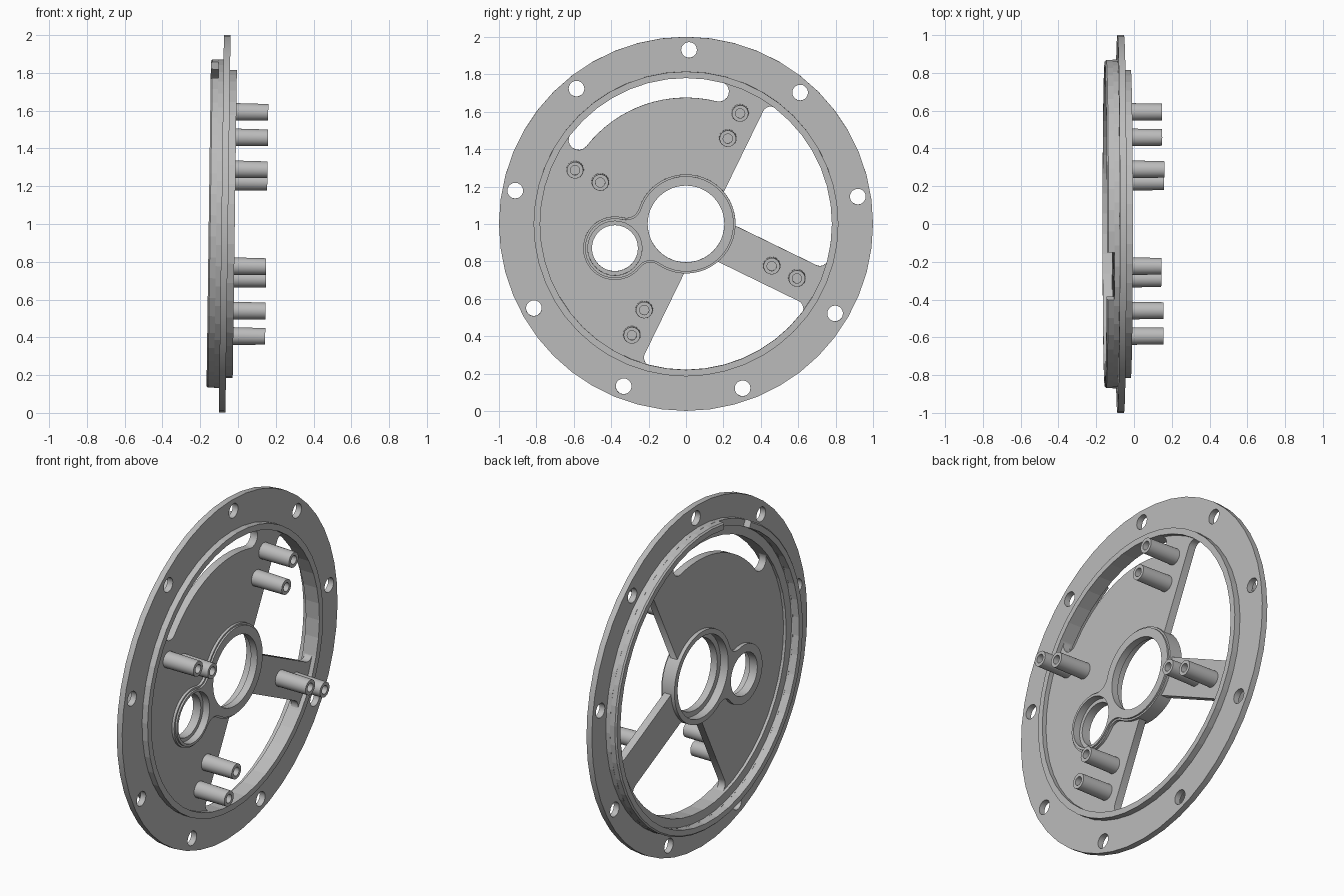
import bpy, bmesh, math
from mathutils import Matrix

if "Cube" in bpy.data.objects:
    bpy.data.objects.remove(bpy.data.objects["Cube"])

rad = math.radians
TILT = 0.0135
# local (p, q, u): p -> world y, q -> world z, u -> world x (disc axis)
FRAME = (Matrix.Translation((0, 0, 1)) @ Matrix.Rotation(TILT, 4, 'Y')
         @ Matrix(((0, 0, 1, 0), (1, 0, 0, 0), (0, 1, 0, 0), (0, 0, 0, 1))))

grey = bpy.data.materials.new("cast_grey")
grey.diffuse_color = (0.5, 0.5, 0.5, 1)
grey.use_nodes = True
grey.node_tree.nodes["Principled BSDF"].inputs["Base Color"].default_value = grey.diffuse_color


def arc(cx, cy, r, a0, a1, n):
    return [(cx + r * math.cos(rad(a0 + (a1 - a0) * i / n)),
             cy + r * math.sin(rad(a0 + (a1 - a0) * i / n))) for i in range(n + 1)]


def circle(cx, cy, r, n=48):
    return arc(cx, cy, r, 0, 360, n)[:-1]


def rotate(pts, deg):
    c, s = math.cos(rad(deg)), math.sin(rad(deg))
    return [(x * c - y * s, x * s + y * c) for x, y in pts]


def finish(name, bm, smooth=False):
    bmesh.ops.remove_doubles(bm, verts=bm.verts, dist=1e-5)
    bmesh.ops.recalc_face_normals(bm, faces=bm.faces)
    me = bpy.data.meshes.new(name)
    bm.to_mesh(me)
    bm.free()
    me.transform(FRAME)
    me.materials.append(grey)
    ob = bpy.data.objects.new(name, me)
    bpy.context.collection.objects.link(ob)
    if smooth:
        bpy.ops.object.select_all(action='DESELECT')
        ob.select_set(True)
        bpy.context.view_layer.objects.active = ob
        bpy.ops.object.shade_smooth_by_angle(angle=rad(35))
    return ob


def slab(name, outlines, u0, u1):
    """Flat sheet: first outline is the edge, the others are holes."""
    cu = bpy.data.curves.new(name + "_outline", 'CURVE')
    cu.dimensions = '2D'
    cu.fill_mode = 'BOTH'
    cu.extrude = (u1 - u0) / 2
    for pts in outlines:
        sp = cu.splines.new('POLY')
        sp.points.add(len(pts) - 1)
        for p, (x, y) in zip(sp.points, pts):
            p.co = (x, y, 0, 1)
        sp.use_cyclic_u = True
    tmp = bpy.data.objects.new(name + "_outline", cu)
    bpy.context.collection.objects.link(tmp)
    deps = bpy.context.evaluated_depsgraph_get()
    me = bpy.data.meshes.new_from_object(tmp.evaluated_get(deps))
    bm = bmesh.new()
    bm.from_mesh(me)
    bmesh.ops.translate(bm, verts=bm.verts, vec=(0, 0, (u0 + u1) / 2))
    bpy.data.objects.remove(tmp)
    bpy.data.meshes.remove(me)
    return finish(name, bm)


def lathe(name, profile, a0=0, a1=360, n=48, at=(0, 0), smooth=False):
    """Turn a closed (radius, u) profile about the axis; part turns get end caps."""
    bm = bmesh.new()
    rings = []
    for i in range(n + 1):
        a = rad(a0 + (a1 - a0) * i / n)
        rings.append([bm.verts.new((at[0] + r * math.cos(a), at[1] + r * math.sin(a), u))
                      for r, u in profile])
    m = len(profile)
    for A, B in zip(rings, rings[1:]):
        for j in range(m):
            k = (j + 1) % m
            if profile[j][0] + profile[k][0] < 1e-6:
                continue
            bm.faces.new((A[j], A[k], B[k], B[j]))
    if a1 - a0 < 360:
        bm.faces.new(rings[0])
        bm.faces.new(rings[-1])
    bmesh.ops.dissolve_degenerate(bm, dist=1e-6, edges=bm.edges)
    return finish(name, bm, smooth)


# Outer flange with nine bolt holes
bolts = [circle(0.93 * math.cos(rad(89 + 40 * i)), 0.93 * math.sin(rad(89 + 40 * i)), 0.042, 20)
         for i in range(9)]
slab("bolt_flange", [circle(0, 0, 1), circle(0, 0, 0.80)] + bolts, -0.088, -0.053)

# Rim: full ring, plus rear lip left open at the notch near the top
lathe("rim_ring", [(0.78, -0.017), (0.815, -0.017), (0.815, -0.07), (0.87, -0.07),
                   (0.87, -0.115), (0.83, -0.115), (0.83, -0.105), (0.78, -0.105)])
lathe("rear_lip", [(0.83, -0.115), (0.87, -0.115), (0.87, -0.147), (0.862, -0.155),
                   (0.83, -0.155)], a0=117.5, a1=460, n=46)

# Web plate: two quadrant openings and a curved slot
W, R, F = 0.107, 0.783, 0.045
cy = math.sqrt((R - F) ** 2 - (W + F) ** 2)
phi = math.degrees(math.atan2(cy, W + F))
inner = math.degrees(math.acos(W / 0.255))
window = (arc(0, 0, R, 90 - phi, phi, 16) + arc(W + F, cy, F, phi, 180, 6)
          + arc(0, 0, 0.255, inner, 90 - inner, 6) + arc(cy, W + F, F, 270, 450 - phi, 6))
slot_r, slot_f = 0.7285, 0.0535
s0, s1 = 76, 142
slot = (arc(0, 0, slot_r + slot_f, s0, s1, 16)
        + rotate(arc(slot_r, 0, slot_f, 0, 180, 8)[1:-1], s1)
        + arc(0, 0, slot_r - slot_f, s1, s0, 16)
        + rotate(arc(slot_r, 0, slot_f, 180, 360, 8)[1:-1], s0))
LUG = (-0.38, -0.13)
slab("web_plate", [circle(0, 0, 0.80), rotate(window, -26), rotate(window, -116), slot,
                   circle(0, 0, 0.245), circle(*LUG, 0.155, 32)], -0.088, -0.043)


# Main hub blended into the smaller side bearing seat
def hub_outline(trim):
    r1, r2, f = 0.265 - trim, 0.170 - trim, 0.07 + trim
    d = math.hypot(*LUG)
    a = (d * d + (r1 + f) ** 2 - (r2 + f) ** 2) / (2 * d)
    h = math.sqrt((r1 + f) ** 2 - a * a)
    al = math.degrees(math.atan2(h, a))
    be = math.degrees(math.atan2(h, a - d))
    pts = (arc(0, 0, r1, al, 360 - al, 40) + arc(a, -h, f, 180 - al, 180 - be, 8)[1:-1]
           + arc(d, 0, r2, -be, be, 28) + arc(a, h, f, 180 + be, 180 + al, 8)[1:-1])
    return rotate(pts, math.degrees(math.atan2(LUG[1], LUG[0])))


front_holes = [circle(0, 0, 0.205), circle(*LUG, 0.145, 32)]
rear_holes = [circle(0, 0, 0.235), circle(*LUG, 0.123, 32)]
slab("hub_front_edge", [hub_outline(0.01)] + front_holes, -0.028, -0.018)
slab("hub_front", [hub_outline(0)] + front_holes, -0.06, -0.028)
slab("hub_rear", [hub_outline(0)] + rear_holes, -0.11, -0.06)

# Eight hollow-tipped standoffs in four pairs
post = [(0, -0.05), (0.047, -0.05), (0.044, 0.152), (0.025, 0.152), (0.025, 0.08), (0, 0.08)]
for i in range(4):
    ang = rad(64 + 90 * i)
    for j, r in enumerate((0.51, 0.66)):
        lathe(f"standoff_{i}_{j}", post, n=24, smooth=True,
              at=(r * math.cos(ang), r * math.sin(ang)))
